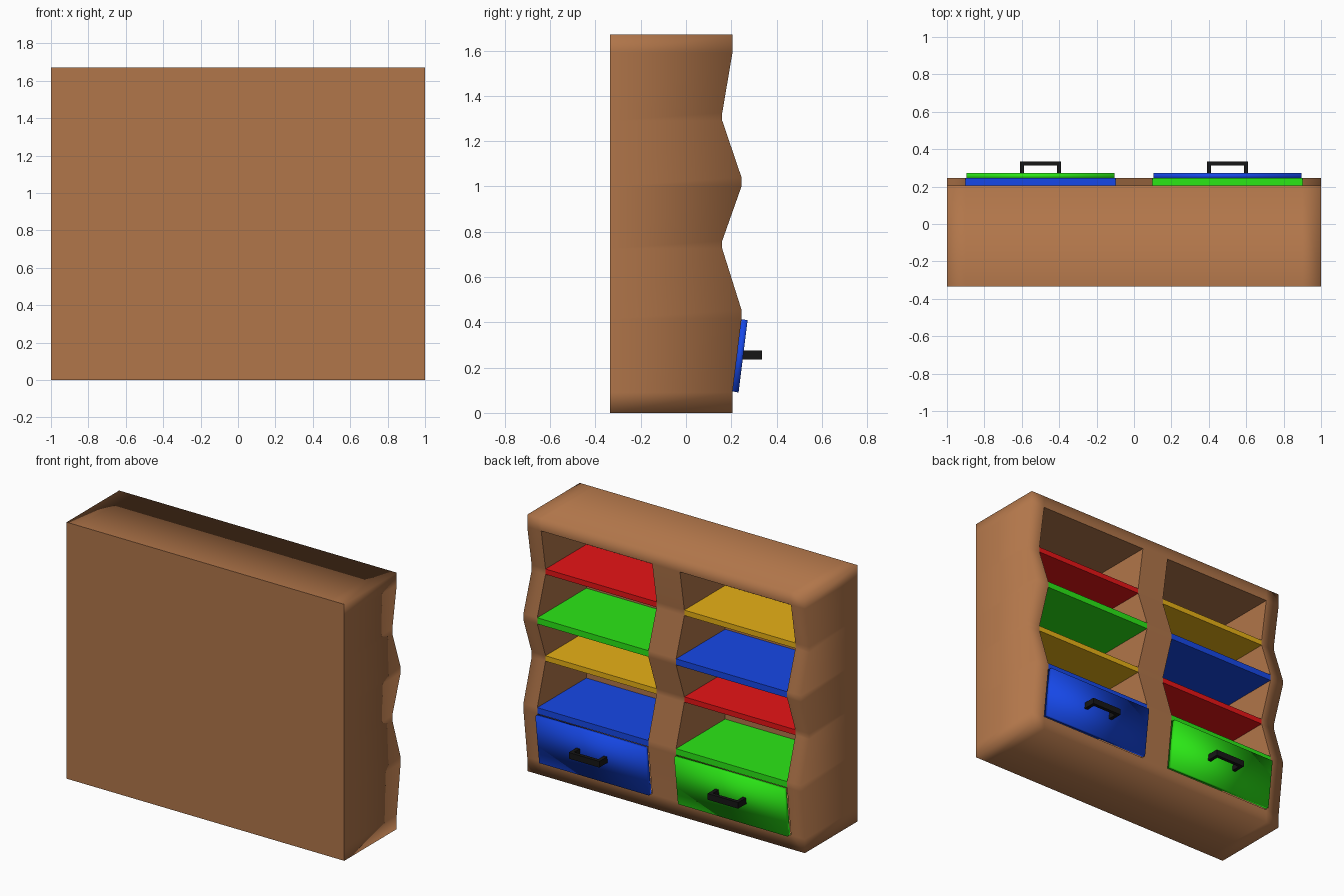
import bpy
import bmesh

if "Cube" in bpy.data.objects:
    bpy.data.objects.remove(bpy.data.objects["Cube"], do_unlink=True)


def make_material(name, rgb):
    mat = bpy.data.materials.new(name)
    mat.use_nodes = True
    color = (*rgb, 1.0)
    mat.diffuse_color = color
    node = next(n for n in mat.node_tree.nodes if n.type == "BSDF_PRINCIPLED")
    node.inputs["Base Color"].default_value = color
    node.inputs["Roughness"].default_value = 0.6
    return mat


WOOD = make_material("brown wood", (0.44, 0.18, 0.068))
RED = make_material("red", (0.8, 0.007, 0.008))
GREEN = make_material("green", (0.024, 0.8, 0.008))
BLUE = make_material("blue", (0.008, 0.064, 0.8))
YELLOW = make_material("yellow", (0.8, 0.44, 0.008))
BLACK = make_material("black", (0.008, 0.008, 0.008))


def finish(bm, name, mat, smooth=False):
    bmesh.ops.recalc_face_normals(bm, faces=bm.faces)
    for f in bm.faces:
        f.smooth = smooth
    mesh = bpy.data.meshes.new(name)
    bm.to_mesh(mesh)
    bm.free()
    mesh.materials.append(mat)
    obj = bpy.data.objects.new(name, mesh)
    bpy.context.collection.objects.link(obj)
    return obj


def extrude_profile(name, points, x0, x1, mat, smooth=False):
    """Prism along x from a (y, z) outline."""
    bm = bmesh.new()
    face = bm.faces.new([bm.verts.new((x0, y, z)) for y, z in points])
    out = bmesh.ops.extrude_face_region(bm, geom=[face])
    for v in out["geom"]:
        if isinstance(v, bmesh.types.BMVert):
            v.co.x = x1
    return finish(bm, name, mat, smooth)


BACK, INNER_BACK = -0.335, -0.26
COLUMNS = [-1, -0.9, -0.1, 0.1, 0.9, 1]
# Wavy front edge of the cabinet as (y, z)
EDGE = [(0.205, 0), (0.205, 0.09), (0.245, 0.415), (0.245, 0.455),
        (0.16, 0.725), (0.16, 0.76), (0.245, 1.0), (0.245, 1.04),
        (0.16, 1.29), (0.16, 1.325), (0.205, 1.59), (0.205, 1.67)]


# Cabinet: wavy front sheet, two recessed bays, closed at the back
def build_cabinet():
    bm = bmesh.new()
    grid = [[bm.verts.new((x, y, z)) for x in COLUMNS] for y, z in EDGE]
    bays = []
    for r in range(len(EDGE) - 1):
        for c in range(len(COLUMNS) - 1):
            f = bm.faces.new((grid[r][c], grid[r][c + 1],
                              grid[r + 1][c + 1], grid[r + 1][c]))
            if c in (1, 3) and 0 < r < len(EDGE) - 2:
                bays.append(f)
    rim = [e for e in bm.edges if e.is_boundary]

    # Recess the bays
    out = bmesh.ops.extrude_face_region(bm, geom=bays)
    for v in out["geom"]:
        if isinstance(v, bmesh.types.BMVert):
            v.co.y = INNER_BACK
    bmesh.ops.delete(bm, geom=[f for f in bays if f.is_valid], context="FACES")

    # Outer walls and back
    out = bmesh.ops.extrude_edge_only(bm, edges=rim)
    back_edges = []
    for g in out["geom"]:
        if isinstance(g, bmesh.types.BMVert):
            g.co.y = BACK
    for g in out["geom"]:
        if isinstance(g, bmesh.types.BMEdge) and all(v.co.y == g.verts[0].co.y for v in g.verts) \
                and abs(g.verts[0].co.y - BACK) < 1e-4:
            back_edges.append(g)
    bmesh.ops.contextual_create(bm, geom=back_edges)

    # Crisp bay and back edges, soft outer corners
    for e in bm.edges:
        mid = (e.verts[0].co + e.verts[1].co) / 2
        inside = all(abs(v.co.x) < 0.95 and 0.05 < v.co.z < 1.62 for v in e.verts)
        at_back = abs(mid.y - BACK) < 1e-3
        if at_back or (inside and e.calc_face_angle(0) > 0.8):
            e.smooth = False
    return finish(bm, "cabinet", WOOD, smooth=True)


build_cabinet()

# Shelves and drawers; each bay lists its shelf colours from bottom to top
for side, bay, colors in ((1, "left", (BLUE, YELLOW, GREEN, RED)),
                          (-1, "right", (GREEN, RED, BLUE, YELLOW))):
    for i, mat in enumerate(colors):
        (y, low), (_, high) = EDGE[2 + 2 * i], EDGE[3 + 2 * i]
        extrude_profile(f"{bay}_shelf_{i + 1}",
                        [(INNER_BACK, low), (y, low), (y, high), (INNER_BACK, high)],
                        side * 0.1, side * 0.9, mat)

    # Tilted drawer front following the wavy edge
    extrude_profile(f"{bay}_drawer_front",
                    [(0.205, 0.095), (0.232, 0.09), (0.272, 0.41), (0.245, 0.413)],
                    side * 0.105, side * 0.895, colors[0], smooth=True)

    # Handle: two posts and a grip
    for name, y0, y1, x0, x1 in (("inner_post", 0.24, 0.312, 0.39, 0.413),
                                 ("outer_post", 0.24, 0.312, 0.587, 0.61),
                                 ("grip", 0.312, 0.335, 0.39, 0.61)):
        extrude_profile(f"{bay}_handle_{name}",
                        [(y0, 0.235), (y1, 0.235), (y1, 0.275), (y0, 0.275)],
                        side * x0, side * x1, BLACK)
